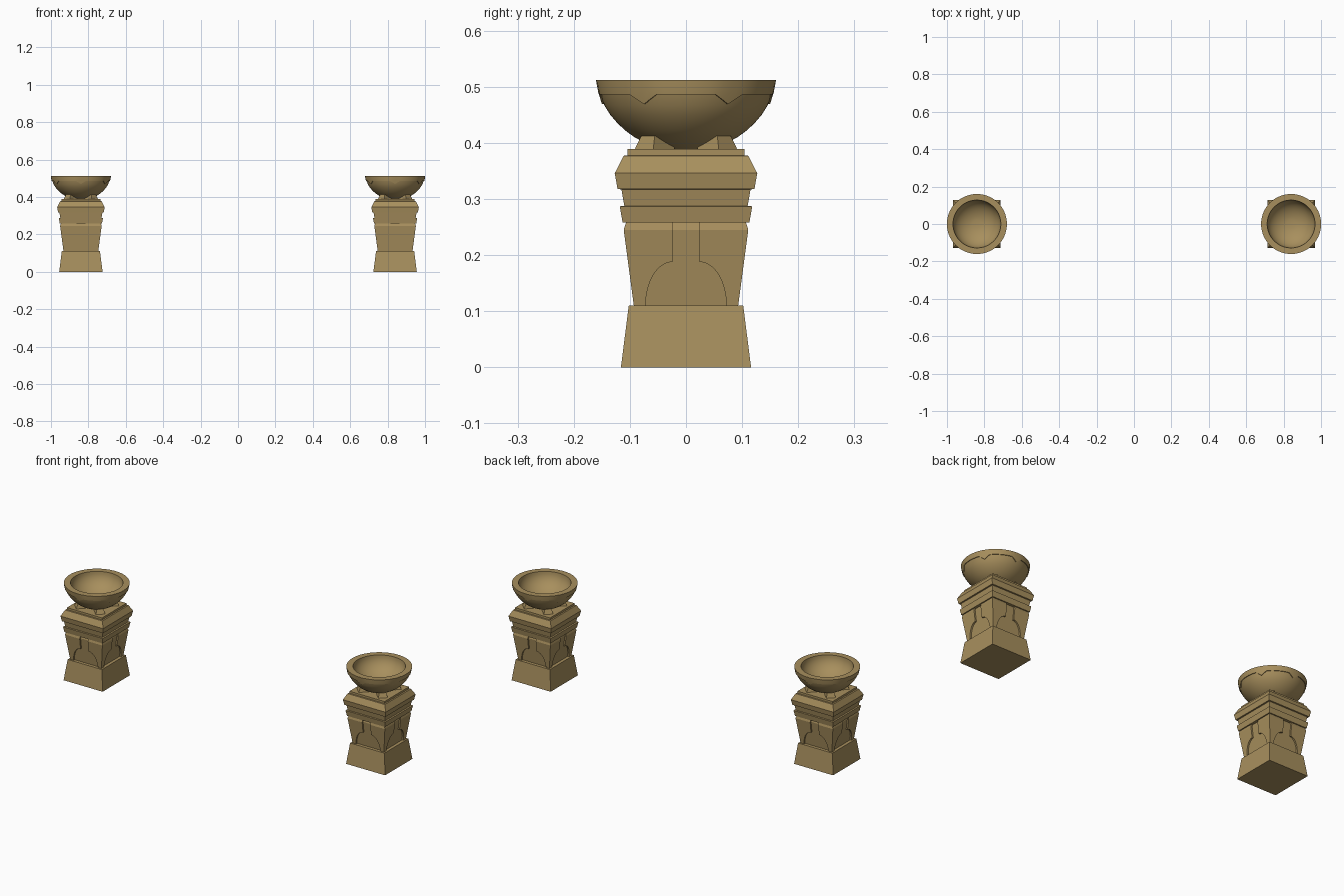
import bpy, bmesh, math

if "Cube" in bpy.data.objects:
    bpy.data.objects.remove(bpy.data.objects["Cube"])

stone = bpy.data.materials.new("tan_stone")
stone.diffuse_color = (0.39, 0.275, 0.11, 1)
stone.use_nodes = True
stone.node_tree.nodes["Principled BSDF"].inputs["Base Color"].default_value = stone.diffuse_color


def make(name, rings, cx, smooth=False, closed=False):
    """Skin a list of point rings; cap the ends, or close the loop end to start."""
    bm = bmesh.new()
    vs = [[bm.verts.new(p) for p in ring] for ring in rings]
    n = len(vs[0])
    pairs = list(zip(vs, vs[1:])) + ([(vs[-1], vs[0])] if closed else [])
    for a, b in pairs:
        for i in range(n):
            j = (i + 1) % n
            bm.faces.new((a[i], a[j], b[j], b[i]))
    if not closed:
        bm.faces.new(vs[0][::-1])
        bm.faces.new(vs[-1])
    bmesh.ops.recalc_face_normals(bm, faces=bm.faces)
    me = bpy.data.meshes.new(name)
    bm.to_mesh(me)
    bm.free()
    me.materials.append(stone)
    ob = bpy.data.objects.new(name, me)
    bpy.context.collection.objects.link(ob)
    ob.location.x = cx
    if smooth:
        bpy.ops.object.select_all(action='DESELECT')
        ob.select_set(True)
        bpy.context.view_layer.objects.active = ob
        bpy.ops.object.shade_smooth_by_angle(angle=math.radians(30))
    return ob


def square(h, z):
    return [(-h, -h, z), (h, -h, z), (h, h, z), (-h, h, z)]


def circle(r, z, n=72):
    return [(r * math.cos(2 * math.pi * i / n), r * math.sin(2 * math.pi * i / n), z)
            for i in range(n)]


def interp(table, x):
    for (x0, y0), (x1, y1) in zip(table, table[1:]):
        if x <= x1:
            return y0 + (y1 - y0) * (x - x0) / (x1 - x0)
    return table[-1][1]


SHAFT = [(0.11, 0.093), (0.245, 0.111), (0.258, 0.107)]      # z, half width
DEPTH = 0.008                                                # carved recess depth
CORNICE = [(0.113, 0.258), (0.118, 0.287), (0.110, 0.288), (0.115, 0.317),
           (0.122, 0.318), (0.127, 0.346), (0.111, 0.377), (0.104, 0.378), (0.104, 0.389)]

# bowl profile: an arc-like outside and a rounder, shallower inside
OUTER = [(0.383, 0.030), (0.388, 0.045), (0.394, 0.060), (0.401, 0.075), (0.411, 0.093),
         (0.422, 0.108), (0.435, 0.122), (0.450, 0.135), (0.467, 0.1455), (0.487, 0.153),
         (0.512, 0.160)]
INNER = [(0.128 * math.cos(t), 0.512 - 0.095 * math.sin(t))
         for t in [math.radians(a) for a in range(0, 88, 8)]]


def corner_row(u, z, turn):
    """L-shaped section of a raised corner piece at height z."""
    w = interp(SHAFT, z)
    d = w - DEPTH - 0.001
    pts = [(u, w), (w, w), (w, u), (d, u), (d, d), (u, d)]
    for _ in range(turn):
        pts = [(-y, x) for x, y in pts]
    return [(x, y, z) for x, y in pts]


def foot_ring(r_in, r_out, hw, z, a):
    c, s = math.cos(a), math.sin(a)
    return [(r * c - t * s, r * s + t * c, z)
            for r, t in ((r_in, -hw), (r_out, -hw), (r_out, hw), (r_in, hw))]


def band_rings():
    """Raised rim band with six pointed drops along its lower edge."""
    rows = [[] for _ in range(6)]
    for i in range(72):
        deg = i * 5
        off = abs((deg % 60) - 30)
        low = 0.486 - 0.017 * max(0, 1 - off / 10)
        c, s = math.cos(math.radians(deg)), math.sin(math.radians(deg))
        mid = (low + 0.512) / 2
        for row, z, o in zip(rows, (low, low, mid, 0.5118, 0.5118, mid),
                             (-0.004, 0.0035, 0.0025, 0.0005, -0.004, -0.004)):
            r = interp(OUTER, z) + o
            row.append((r * c, r * s, z))
    return rows


for side, cx in (("left", -0.84), ("right", 0.84)):
    # plinth, recessed shaft core and stepped cornice
    make(side + "_base", [square(0.116, 0), square(0.102, 0.11)], cx)
    make(side + "_shaft_core", [square(w - DEPTH, z) for z, w in SHAFT], cx)
    make(side + "_cornice", [square(h, z) for h, z in CORNICE], cx)

    # raised corner pieces whose inner edges outline an arch on each side
    arc = [math.radians(a) for a in range(0, 91, 9)]
    edge = [(0.024 + 0.048 * math.cos(t), 0.11 + 0.078 * math.sin(t)) for t in arc]
    edge += [(0.024, 0.245), (0.024, 0.258)]
    for k in range(4):
        make(f"{side}_corner_panel_{k + 1}", [corner_row(u, z, k) for u, z in edge], cx)

    # four small diagonal feet holding the bowl
    for k in range(4):
        a = math.radians(45 + 90 * k)
        make(f"{side}_bowl_foot_{k + 1}",
             [foot_ring(0.05, 0.107, 0.024, 0.386, a),
              foot_ring(0.06, 0.096, 0.017, 0.412, a)], cx)

    # bowl and its decorated rim band
    make(side + "_bowl", [circle(r, z) for z, r in OUTER] + [circle(r, z) for r, z in INNER],
         cx, smooth=True)
    make(side + "_bowl_band", band_rings(), cx, smooth=True, closed=True)
